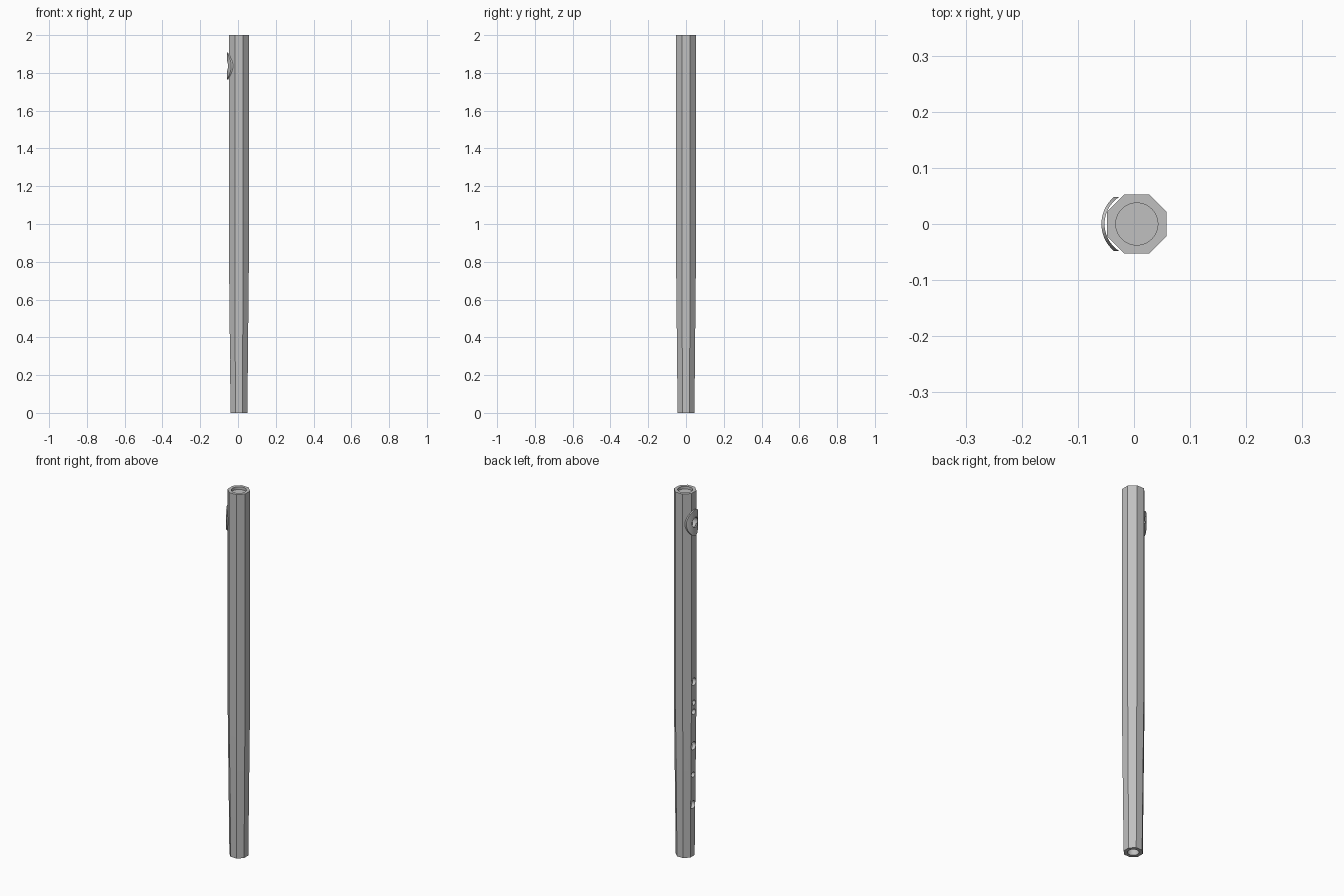
import bpy, bmesh, math
from mathutils import Matrix

if "Cube" in bpy.data.objects:
    bpy.data.objects.remove(bpy.data.objects["Cube"])

CX = 0.005           # tube axis in x
LIP_Z = 1.836        # height of the mouth hole

silver = bpy.data.materials.new("silver_grey")
silver.use_nodes = True
colour = (0.53, 0.53, 0.53, 1)
silver.diffuse_color = colour
silver.node_tree.nodes["Principled BSDF"].inputs["Base Color"].default_value = colour


def lathe(name, rings, sides, turn=0.0):
    """Stack of (radius, z) rings around the tube axis, capped at both ends."""
    bm = bmesh.new()
    loops = []
    for radius, z in rings:
        angles = [turn + math.tau * i / sides for i in range(sides)]
        loops.append([bm.verts.new((CX + radius * math.cos(a), radius * math.sin(a), z))
                      for a in angles])
    for low, high in zip(loops, loops[1:]):
        for i in range(sides):
            j = (i + 1) % sides
            bm.faces.new((low[i], low[j], high[j], high[i]))
    bm.faces.new(loops[0][::-1])
    bm.faces.new(loops[-1])
    return finish(name, bm)


def side_plug(name, z, half_y, half_z, sides=32):
    """Elliptical rod along x that reaches from outside into the bore."""
    bm = bmesh.new()
    bmesh.ops.create_cone(bm, cap_ends=True, segments=sides, radius1=1, radius2=1, depth=0.1)
    place = (Matrix.Translation((CX - 0.05, 0, z)) @ Matrix.Diagonal((1, half_y, half_z, 1))
             @ Matrix.Rotation(math.pi / 2, 4, 'Y'))
    bmesh.ops.transform(bm, matrix=place, verts=bm.verts)
    return finish(name, bm)


def finish(name, bm):
    bmesh.ops.recalc_face_normals(bm, faces=bm.faces)
    mesh = bpy.data.meshes.new(name)
    bm.to_mesh(mesh)
    bm.free()
    mesh.materials.append(silver)
    obj = bpy.data.objects.new(name, mesh)
    bpy.context.collection.objects.link(obj)
    return obj


def cut(obj, cutter, operation='DIFFERENCE'):
    mod = obj.modifiers.new("cut", 'BOOLEAN')
    mod.object, mod.operation, mod.solver = cutter, operation, 'EXACT'
    bpy.context.view_layer.update()
    graph = bpy.context.evaluated_depsgraph_get()
    result = bpy.data.meshes.new_from_object(obj.evaluated_get(graph))
    obj.modifiers.clear()
    obj.data = result
    bpy.data.objects.remove(cutter)


# Eight-sided tube, tapering toward the foot
corner = 1 / math.cos(math.pi / 8)
tube = lathe("tube", [(0.0445 * corner, 0), (0.053 * corner, 0.85), (0.053 * corner, 2)],
             8, math.pi / 8)

# Bore open at the foot, shallow recess in the stopped head
cut(tube, lathe("bore_cutter", [(0.027, -0.05), (0.0375, 0.85), (0.0375, 1.93)], 48))
cut(tube, lathe("recess_cutter", [(0.0375, 1.985), (0.0375, 2.05)], 48))

# Finger holes as (height, radius), then the mouth hole
for z, r in [(0.284, 0.021), (0.449, 0.014), (0.608, 0.0215),
             (0.795, 0.015), (0.845, 0.014), (0.96, 0.02)]:
    cut(tube, side_plug("finger_hole_cutter", z, r, r))
cut(tube, side_plug("mouth_hole_cutter", LIP_Z, 0.024, 0.028))

# Lip plate: curved shell trimmed to an ellipse and pierced
lip_plate = lathe("lip_plate", [(0.063, LIP_Z - 0.1), (0.063, LIP_Z + 0.1)], 96)
cut(lip_plate, lathe("shell_cutter", [(0.0575, LIP_Z - 0.2), (0.0575, LIP_Z + 0.2)], 96))
cut(lip_plate, side_plug("outline_cutter", LIP_Z, 0.048, 0.0715, 64), 'INTERSECT')
cut(lip_plate, side_plug("mouth_hole_cutter", LIP_Z, 0.024, 0.028))

# Smooth round surfaces, crisp tube edges
for obj in (tube, lip_plate):
    bpy.ops.object.select_all(action='DESELECT')
    obj.select_set(True)
    bpy.context.view_layer.objects.active = obj
    bpy.ops.object.shade_smooth_by_angle(angle=math.radians(25))
